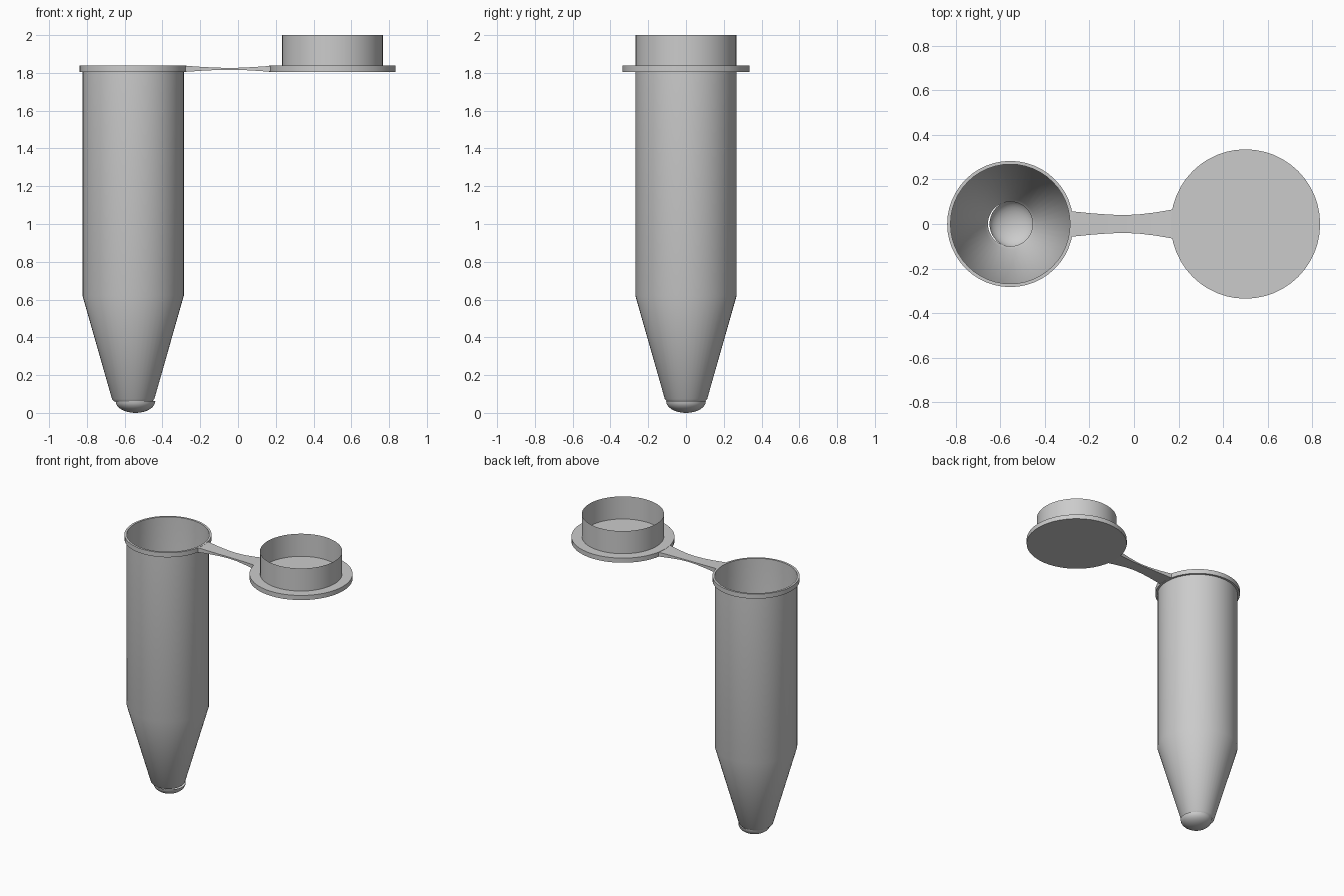
import bpy, bmesh, math

cube = bpy.data.objects.get("Cube")
if cube:
    bpy.data.objects.remove(cube, do_unlink=True)

plastic = bpy.data.materials.new("grey plastic")
plastic.use_nodes = True
COLOUR = (0.6, 0.6, 0.6, 1)
plastic.diffuse_color = COLOUR
plastic.node_tree.nodes["Principled BSDF"].inputs["Base Color"].default_value = COLOUR

TUBE_X, CAP_X = -0.555, 0.5
LOW, HIGH = 1.805, 1.838      # underside and top of the rim and lid plate
SEGMENTS = 48


def finish(name, bm, x=0.0):
    mesh = bpy.data.meshes.new(name)
    bm.to_mesh(mesh)
    bm.free()
    mesh.materials.append(plastic)
    obj = bpy.data.objects.new(name, mesh)
    obj.location.x = x
    bpy.context.collection.objects.link(obj)
    bpy.ops.object.select_all(action='DESELECT')
    obj.select_set(True)
    bpy.context.view_layer.objects.active = obj
    bpy.ops.object.shade_smooth_by_angle(angle=math.radians(30))
    return obj


def lathe(name, profile, x, closed=False):
    """Spin (radius, height) points, listed from bottom to top on the outside."""
    bm = bmesh.new()
    points = profile + profile[:1] if closed else profile
    verts = [bm.verts.new((r, 0, z)) for r, z in points]
    edges = [bm.edges.new(pair) for pair in zip(verts, verts[1:])]
    bmesh.ops.spin(bm, geom=verts + edges, cent=(0, 0, 0), axis=(0, 0, 1),
                   angle=math.tau, steps=SEGMENTS, use_duplicate=False)
    bmesh.ops.remove_doubles(bm, verts=bm.verts, dist=0.0002)
    # Face outward: the first, lowest wall must point away from the axis
    bmesh.ops.recalc_face_normals(bm, faces=bm.faces)
    bm.normal_update()
    widest = max(bm.faces, key=lambda f: f.calc_center_median().xy.length)
    if widest.normal.xy.dot(widest.calc_center_median().xy) < 0:
        bmesh.ops.reverse_faces(bm, faces=bm.faces)
    return finish(name, bm, x)


# Tube: thin straight wall over a tapering cone
lathe("tube_body", [(0.100, 0.060), (0.112, 0.073), (0.268, 0.62), (0.268, HIGH)], TUBE_X)
lathe("tube_rim", [(0.268, LOW), (0.283, LOW), (0.283, HIGH), (0.268, HIGH)], TUBE_X, True)

# Rounded tip, set slightly off the tube axis
dome = [(0.105 * math.sin(a), 0.062 * (1 - math.cos(a)))
        for a in (i * math.pi / 16 for i in range(9))]
lathe("tube_tip", dome, -0.543)

# Lid: flat plate with a thin upright plug wall
lathe("lid_plate", [(0, LOW), (0.335, LOW), (0.335, HIGH), (0, HIGH)], CAP_X)
lathe("lid_plug", [(0.267, HIGH), (0.267, 2.0)], CAP_X)

# Hinge strap: (x, half width, half thickness), thinnest in the middle
sections = [(-0.284, 0.058, 0.016), (-0.26, 0.055, 0.015), (-0.19, 0.048, 0.010),
            (-0.11, 0.042, 0.006), (-0.04, 0.040, 0.005), (0.02, 0.043, 0.006),
            (0.09, 0.051, 0.010), (0.15, 0.061, 0.014), (0.185, 0.067, 0.016)]
mid = (LOW + HIGH) / 2
bm = bmesh.new()
rings = [[bm.verts.new((x, sy * w, mid + sz * t))
          for sy, sz in ((-1, -1), (1, -1), (1, 1), (-1, 1))] for x, w, t in sections]
for a, b in zip(rings, rings[1:]):
    for i in range(4):
        j = (i + 1) % 4
        bm.faces.new((a[i], a[j], b[j], b[i]))
bm.faces.new(rings[0])
bm.faces.new(rings[-1])
bmesh.ops.recalc_face_normals(bm, faces=bm.faces)
finish("hinge_strap", bm)
